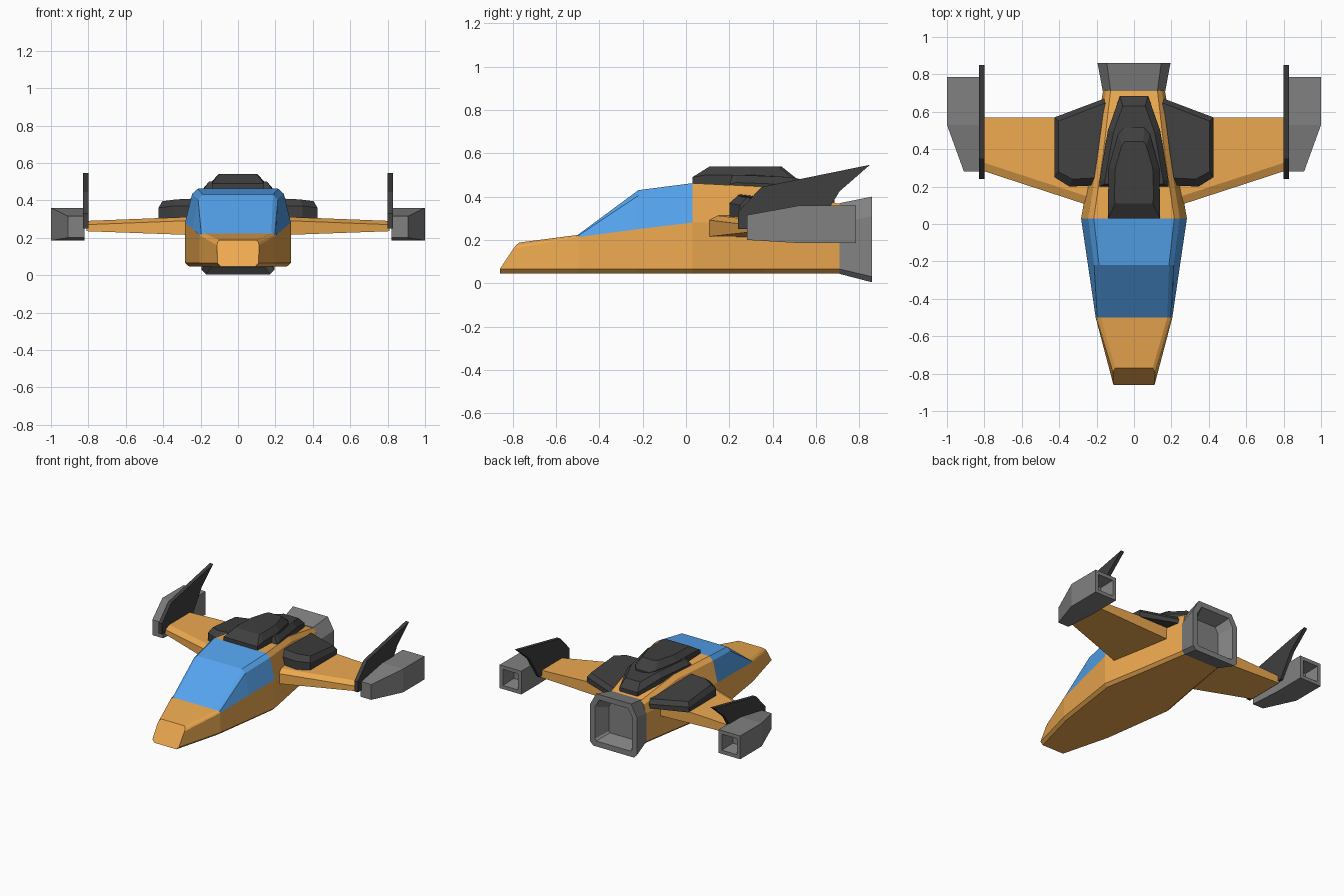
import bpy, bmesh


def material(name, rgb):
    m = bpy.data.materials.new(name)
    m.diffuse_color = (*rgb, 1)
    return m


ORANGE = material("orange", (0.85, 0.40, 0.08))
BLUE = material("blue", (0.09, 0.37, 0.85))
DARK = material("dark", (0.05, 0.05, 0.05))
GREY = material("grey", (0.22, 0.22, 0.22))


def loft(name, rings, mat, mirror=False):
    """Skin a row of equal-length closed rings and cap both ends."""
    bm = bmesh.new()
    vs = [[bm.verts.new(p) for p in r] for r in rings]
    n = len(vs[0])
    for a, b in zip(vs, vs[1:]):
        for i in range(n):
            j = (i + 1) % n
            bm.faces.new((a[i], a[j], b[j], b[i]))
    bm.faces.new(vs[0])
    bm.faces.new(vs[-1])
    bmesh.ops.recalc_face_normals(bm, faces=bm.faces)
    me = bpy.data.meshes.new(name)
    bm.to_mesh(me)
    bm.free()
    me.materials.append(mat)
    ob = bpy.data.objects.new(name, me)
    bpy.context.collection.objects.link(ob)
    if mirror:
        ob.modifiers.new("Mirror", 'MIRROR').use_mirror_merge = False
    return ob


def sym(half):
    """Full ring from the right half of a section."""
    return half + [(-x, y, z) for x, y, z in reversed(half)]


def at(y, *xz):
    return [(x, y, z) for x, z in xz]


def box(x0, x1, y, z0, z1):
    return at(y, (x0, z0), (x1, z0), (x1, z1), (x0, z1))


# Hull sections: bottom, side foot, belt, shoulder, top
nose = [(.09, -.86, .045), (.11, -.86, .065), (.112, -.797, .16), (.11, -.787, .174), (.10, -.77, .188)]
brow = at(-.50, (.185, .045), (.205, .065), (.205, .213), (.196, .218), (.178, .223))
glass = at(-.22, (.225, .045), (.246, .065), (.246, .25), (.213, .405), (.187, .43))
peak = at(.03, (.26, .045), (.283, .065), (.283, .28), (.245, .435), (.215, .462))
back = at(.37, (.20, .045), (.222, .065), (.222, .28), (.19, .415), (.165, .445))
tail = at(.715, (.145, .045), (.165, .065), (.165, .28), (.15, .34), (.125, .365))

loft("nose", [sym(nose), sym(brow)], ORANGE)
loft("cockpit_tub", [sym(s[:3]) for s in (brow, glass, peak)], ORANGE)
loft("canopy", [sym(s[2:]) for s in (brow, glass, peak)], BLUE)
loft("rear_hull", [sym(s) for s in (peak, back, tail)], ORANGE)

# Main engine nozzle, hollow at the rear
loft("main_nozzle", [
    sym(at(.71, (.145, .043), (.167, .065), (.167, .28), (.125, .37))),
    sym(at(.86, (.17, .004), (.195, .03), (.195, .31), (.145, .40))),
    sym(at(.86, (.145, .045), (.155, .06), (.155, .30), (.12, .36))),
    sym(at(.76, (.10, .08), (.11, .09), (.11, .27), (.085, .32)))], GREY)

# Stacked dorsal housing
loft("dorsal_base", [
    sym([(.185, .20, .43), (.185, .23, .43), (.14, .50, .40), (.075, .685, .36)]),
    sym([(.185, .20, .455), (.185, .23, .465), (.14, .50, .455), (.075, .685, .40)]),
    sym([(.155, .215, .50), (.155, .24, .50), (.11, .49, .49), (.06, .63, .455)])], DARK)
loft("dorsal_cap", [
    sym([(.14, .03, .44), (.14, .09, .44), (.135, .30, .44), (.085, .48, .44), (.055, .515, .44)]),
    sym([(.14, .03, .49), (.14, .09, .50), (.135, .30, .50), (.085, .48, .49), (.055, .515, .48)]),
    sym([(.10, .11, .54), (.105, .14, .54), (.10, .30, .54), (.065, .42, .54), (.05, .44, .54)])], DARK)


# Wings with a bevelled leading edge
def wing_section(x, y0, z0, z1):
    return [(x, y0, z0), (x, y0, z1 - .02), (x, y0 + .045, z1), (x, .57, z1), (x, .57, z0)]


loft("wings", [wing_section(.12, .06, .21, .317), wing_section(.81, .285, .235, .29)], ORANGE, True)

# Dark housings over the wing roots
loft("wing_root_housings", [
    [(.12, .21, .30), (.345, .20, .30), (.425, .25, .30), (.425, .57, .30), (.12, .685, .30)],
    [(.12, .21, .37), (.345, .20, .37), (.425, .25, .36), (.425, .57, .34), (.12, .685, .33)],
    [(.12, .25, .415), (.33, .24, .405), (.405, .28, .395), (.405, .55, .37), (.12, .66, .36)]], DARK, True)

# Swept tail fins
fin = [(.24, .25), (.24, .33), (.35, .445), (.85, .547), (.71, .425), (.67, .36), (.60, .25)]
loft("fins", [[(x, y, z) for y, z in fin] for x in (.80, .828)], DARK, True)

# Wingtip engine pods, hollow at the rear
loft("wingtip_engines", [
    box(.82, .91, .282, .20, .315), box(.82, 1, .53, .185, .36), box(.82, 1, .785, .185, .36),
    box(.847, .973, .785, .212, .333), box(.865, .955, .68, .23, .315)], GREY, True)
